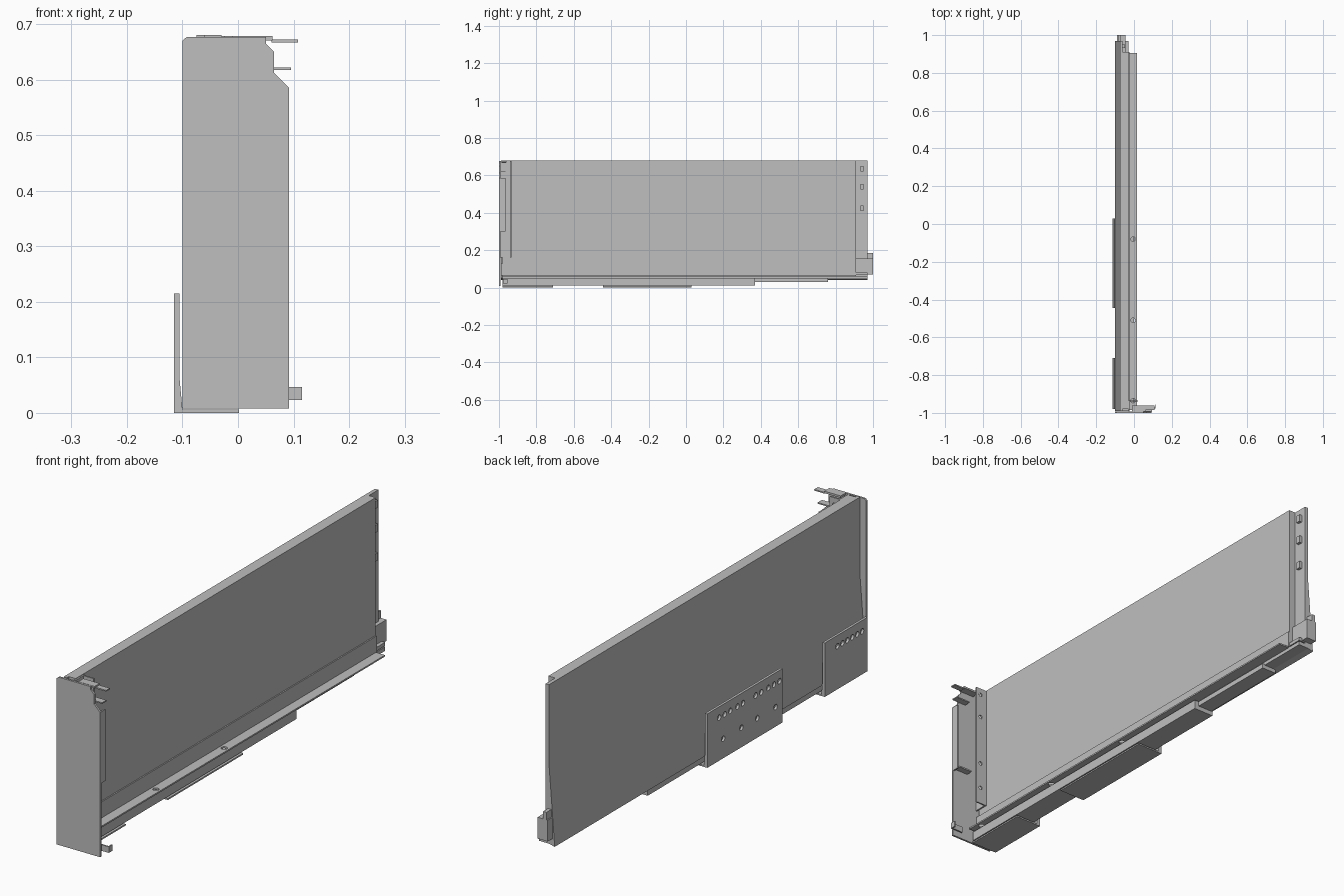
import bpy, bmesh, math
from mathutils import Matrix

old = bpy.data.objects.get("Cube")
if old:
    bpy.data.objects.remove(old, do_unlink=True)

# Single painted steel colour
steel = bpy.data.materials.new("grey_steel")
steel.use_nodes = True
grey = (0.52, 0.52, 0.52, 1)
steel.diffuse_color = grey
steel.node_tree.nodes["Principled BSDF"].inputs["Base Color"].default_value = grey


def finish(name, bm):
    bmesh.ops.recalc_face_normals(bm, faces=bm.faces)
    mesh = bpy.data.meshes.new(name)
    bm.to_mesh(mesh)
    bm.free()
    mesh.materials.append(steel)
    ob = bpy.data.objects.new(name, mesh)
    bpy.context.scene.collection.objects.link(ob)
    return ob


def prism(name, outline, y0, y1):
    """Extrude an (x, z) outline from y0 to y1."""
    bm = bmesh.new()
    face = bm.faces.new([bm.verts.new((x, y0, z)) for x, z in outline])
    new = bmesh.ops.extrude_face_region(bm, geom=[face])["geom"]
    verts = [v for v in new if isinstance(v, bmesh.types.BMVert)]
    bmesh.ops.translate(bm, verts=verts, vec=(0, y1 - y0, 0))
    return finish(name, bm)


def box(name, x, y, z):
    return prism(name, [(x[0], z[0]), (x[1], z[0]), (x[1], z[1]), (x[0], z[1])], *y)


def drill(ob, centres, axis, radius):
    """Cut round holes through a part along one axis."""
    turn = {"X": Matrix.Rotation(math.pi / 2, 4, "Y"),
            "Y": Matrix.Rotation(math.pi / 2, 4, "X"),
            "Z": Matrix.Identity(4)}[axis]
    bm = bmesh.new()
    for c in centres:
        bmesh.ops.create_cone(bm, cap_ends=True, segments=16, radius1=radius,
                              radius2=radius, depth=0.03,
                              matrix=Matrix.Translation(c) @ turn)
    cutter = finish(ob.name + "_cutter", bm)
    cutter.hide_render = True
    cutter.hide_set(True)
    mod = ob.modifiers.new("holes", "BOOLEAN")
    mod.object = cutter
    mod.solver = "EXACT"


# Drawer side: flared outer skin and straight inner wall
prism("outer_skin", [(-0.075, 0.68), (-0.06, 0.68), (-0.06, 0.05),
                     (-0.1, 0.04), (-0.075, 0.36)], -0.99, 0.97)
box("inner_wall", (-0.062, -0.03), (-0.98, 0.91), (0.12, 0.68))
box("wall_base", (-0.062, -0.025), (-0.99, 0.91), (0.065, 0.13))

# Ledge that carries the drawer bottom
ledge = box("bottom_ledge", (-0.06, 0.015), (-0.985, 0.905), (0.06, 0.066))
drill(ledge, [(-0.005, y, 0.063) for y in (-0.935, -0.51, -0.08)], "Z", 0.012)

# Telescopic runner, each stage shorter and lower
box("drawer_rail", (-0.085, -0.03), (-0.98, 0.97), (0.046, 0.062))
box("middle_rail", (-0.085, -0.02), (-0.98, 0.76), (0.03, 0.05))
box("cabinet_rail", (-0.09, 0), (-0.98, 0.37), (0.012, 0.05))

# Front plate with notched upper corner
prism("front_plate", [(-0.1, 0.008), (0.092, 0.008), (0.092, 0.585), (0.065, 0.612),
                      (0.065, 0.65), (0.05, 0.665), (0.05, 0.677), (-0.092, 0.677),
                      (-0.1, 0.67)], -1, -0.992)
box("front_plate_flange", (0.086, 0.092), (-1, -0.965), (0.3, 0.585))

# Upright strip and tabs behind the front plate
strip = box("front_strip", (-0.03, 0.02), (-0.94, -0.934), (0.16, 0.678))
drill(strip, [(0, -0.937, z) for z in (0.23, 0.34, 0.55, 0.65)], "Y", 0.008)
box("strip_web", (-0.03, -0.024), (-0.992, -0.934), (0.16, 0.678))
box("upper_tab", (-0.01, 0.062), (-0.992, -0.96), (0.67, 0.678))
box("upper_tab_tip", (0.06, 0.108), (-0.985, -0.962), (0.667, 0.672))
box("lower_tab", (0.03, 0.095), (-0.992, -0.965), (0.617, 0.622))
box("middle_tab", (0.02, 0.08), (-0.992, -0.965), (0.308, 0.314))
box("front_hook", (0.06, 0.115), (-0.978, -0.972), (0.023, 0.047))
box("front_hook_lip", (0.11, 0.115), (-0.978, -0.955), (0.023, 0.047))

# Cabinet brackets with screw holes
bracket = [(-0.115, 0), (0.002, 0), (0.002, 0.006), (-0.1, 0.006),
           (-0.105, 0.06), (-0.105, 0.215), (-0.115, 0.215)]
front_rows = [-0.79 - 0.031 * i for i in range(6)]
rear_rows = [-0.235 + s * d for s in (-1, 1) for d in (0.04, 0.075, 0.12, 0.155, 0.19)]
low_rows = [-0.235 + s * d for s in (-1, 1) for d in (0.05, 0.165)]

front_bracket = prism("front_bracket", bracket, -0.98, -0.71)
drill(front_bracket, [(-0.11, y, 0.172) for y in front_rows], "X", 0.011)
rear_bracket = prism("rear_bracket", bracket, -0.445, 0.03)
drill(rear_bracket, [(-0.11, y, 0.172) for y in rear_rows]
      + [(-0.11, y, 0.078) for y in low_rows], "X", 0.011)

# Back end: catch block, fin and square lugs on the rear flange
box("rear_block", (-0.09, -0.045), (0.905, 1), (0.07, 0.155))
box("rear_fin", (-0.085, -0.07), (0.965, 1), (0.15, 0.185))
box("rear_foot", (-0.06, -0.03), (0.88, 0.97), (0.066, 0.08))
for i, z in enumerate((0.635, 0.54, 0.425)):
    box(f"rear_lug_{i + 1}", (-0.062, -0.048), (0.932, 0.95), (z - 0.015, z + 0.015))
